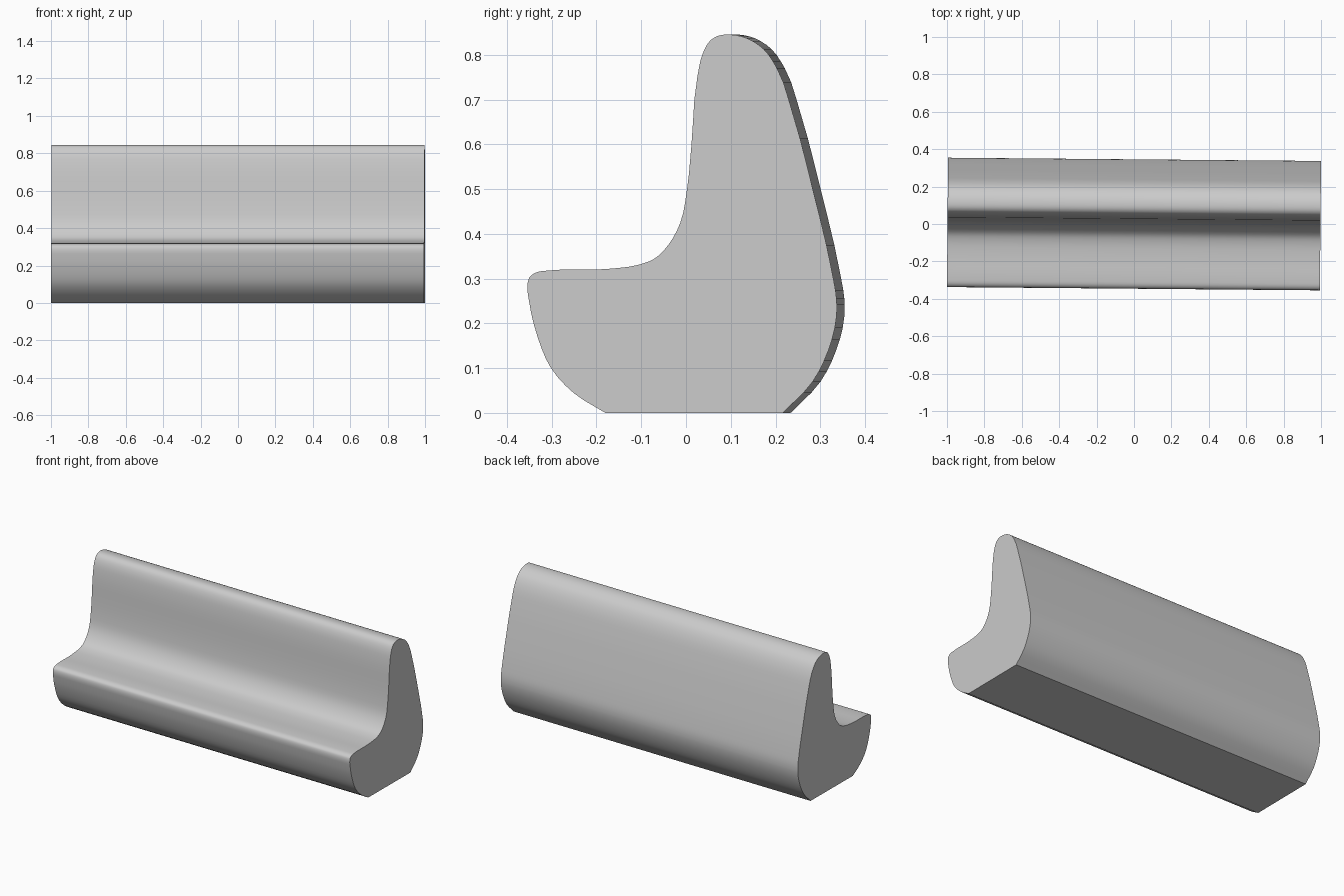
import bpy, bmesh, math
from mathutils import Vector

if "Cube" in bpy.data.objects:
    bpy.data.objects.remove(bpy.data.objects["Cube"])

# Side outline of the bench (y, z), from bottom back corner round to bottom front corner
outline = [(.225, 0), (.292, .07), (.327, .14), (.345, .215), (.345, .255), (.336, .31),
           (.292, .5), (.247, .67), (.212, .77), (.182, .813), (.145, .837), (.11, .845),
           (.079, .842), (.063, .832), (.047, .805), (.034, .75), (.021, .6), (.011, .5),
           (-.004, .425), (-.031, .375), (-.061, .345), (-.101, .33), (-.15, .323),
           (-.2, .32), (-.30, .318), (-.328, .313), (-.341, .303), (-.3455, .288),
           (-.342, .25), (-.323, .17), (-.293, .10), (-.243, .045), (-.1715, 0)]


def smooth_path(pts, steps=3):
    """Open Catmull-Rom curve through the points."""
    p = [Vector(q) for q in pts]
    p = [p[0] * 2 - p[1]] + p + [p[-1] * 2 - p[-2]]
    out = []
    for a, b, c, d in zip(p, p[1:], p[2:], p[3:]):
        # tangents scaled for uneven point spacing
        l0, l1, l2 = (b - a).length, (c - b).length, (d - c).length
        m1 = ((b - a) / l0 * l1 + (c - b) / l1 * l0) / (l0 + l1) * l1
        m2 = ((c - b) / l1 * l2 + (d - c) / l2 * l1) / (l1 + l2) * l1
        for i in range(steps):
            t = i / steps
            out.append(b * (2*t**3 - 3*t**2 + 1) + m1 * (t**3 - 2*t**2 + t)
                       + c * (3*t**2 - 2*t**3) + m2 * (t**3 - t**2))
    return out + [p[-2]]


# Bench body: extruded outline, turned half a degree
length = 1.994
bm = bmesh.new()
face = bm.faces.new([bm.verts.new((-length / 2, q.x, q.y)) for q in smooth_path(outline)])
ext = bmesh.ops.extrude_face_region(bm, geom=[face], use_keep_orig=True)
bmesh.ops.translate(bm, vec=(length, 0, 0),
                    verts=[g for g in ext["geom"] if isinstance(g, bmesh.types.BMVert)])
bmesh.ops.recalc_face_normals(bm, faces=bm.faces)
mesh = bpy.data.meshes.new("bench_body")
bm.to_mesh(mesh)
bm.free()
bench = bpy.data.objects.new("bench_body", mesh)
bpy.context.collection.objects.link(bench)
bench.rotation_euler.z = -math.radians(0.5)
bpy.context.view_layer.objects.active = bench
bench.select_set(True)
bpy.ops.object.shade_smooth_by_angle(angle=math.radians(30))
